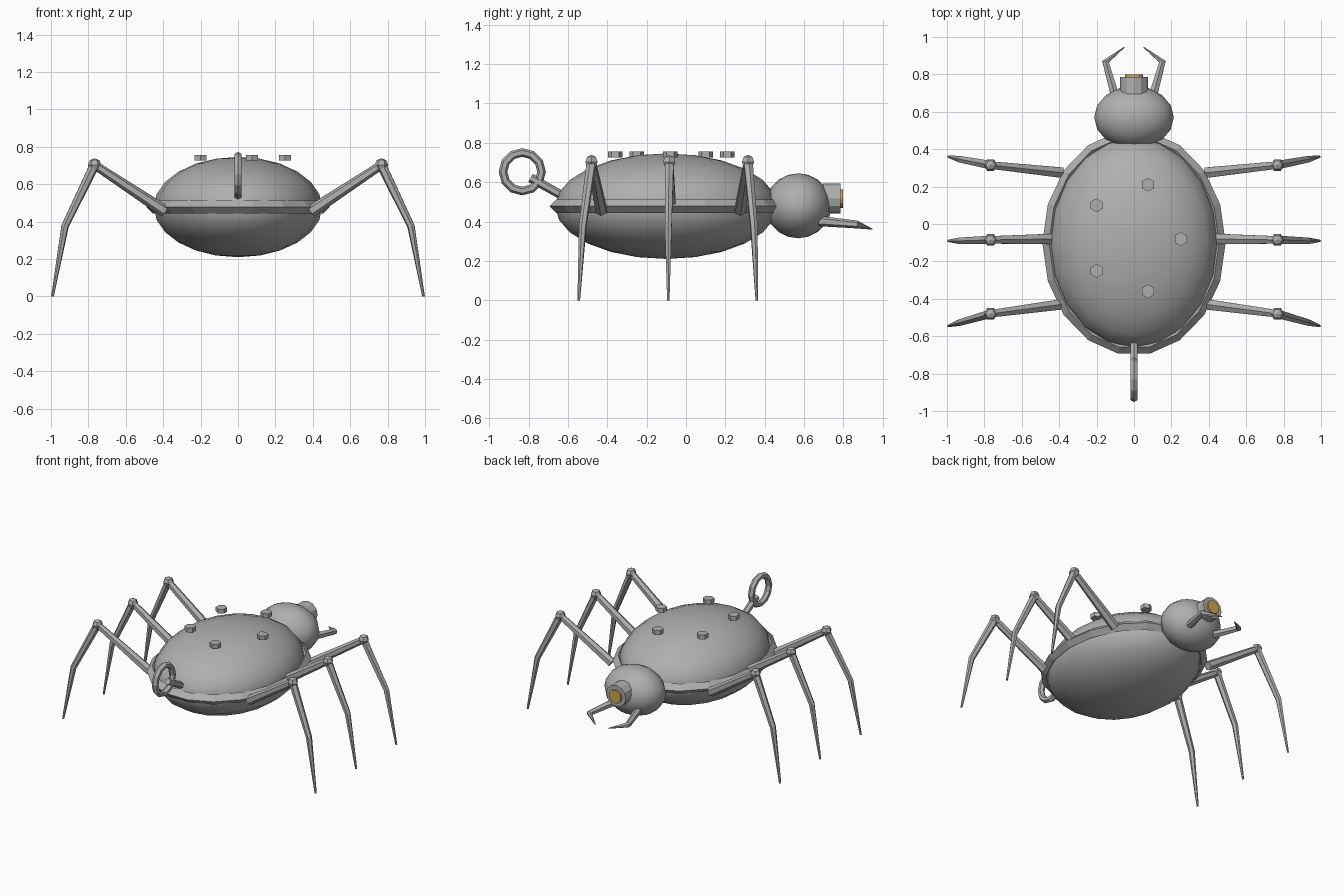
import bpy, bmesh, math
from mathutils import Vector, Matrix

if "Cube" in bpy.data.objects:
    bpy.data.objects.remove(bpy.data.objects["Cube"])


def material(name, rgb):
    m = bpy.data.materials.new(name)
    m.diffuse_color = (*rgb, 1)
    m.use_nodes = True
    m.node_tree.nodes["Principled BSDF"].inputs["Base Color"].default_value = m.diffuse_color
    return m


STEEL = material("steel grey", (0.43, 0.43, 0.43))
GOLD = material("amber lens", (0.60, 0.38, 0.08))


def finish(name, bm, mat=STEEL, smooth=False):
    bmesh.ops.recalc_face_normals(bm, faces=bm.faces)
    me = bpy.data.meshes.new(name)
    bm.to_mesh(me)
    bm.free()
    me.materials.append(mat)
    for p in me.polygons:
        p.use_smooth = smooth
    ob = bpy.data.objects.new(name, me)
    bpy.context.collection.objects.link(ob)
    return ob


def ball(name, loc, radii, seg, rings, smooth=True, turn=0.0):
    bm = bmesh.new()
    mat = Matrix.Translation(loc) @ Matrix.Diagonal((*radii, 1)) @ Matrix.Rotation(turn, 4, 'Z')
    bmesh.ops.create_uvsphere(bm, u_segments=seg, v_segments=rings, radius=1, matrix=mat)
    return finish(name, bm, smooth=smooth)


def cylinder(name, loc, r, depth, sides, rot, mat=STEEL):
    bm = bmesh.new()
    bmesh.ops.create_cone(bm, cap_ends=True, segments=sides, radius1=r, radius2=r,
                          depth=depth, matrix=Matrix.Translation(loc) @ rot)
    return finish(name, bm, mat)


def limb(name, points, radii, sides=6):
    """Tapered faceted tube along a path, with a ridge on its upper side."""
    pts = [Vector(p) for p in points]
    bm = bmesh.new()
    rings = []
    for i, p in enumerate(pts):
        t = (pts[min(i + 1, len(pts) - 1)] - pts[max(i - 1, 0)]).normalized()
        side = t.cross(Vector((0, 0, 1))).normalized()
        up = side.cross(t)
        rings.append([bm.verts.new(p + radii[i] * (up * math.cos(a) + side * math.sin(a)))
                      for a in (k * math.tau / sides for k in range(sides))])
    for a, b in zip(rings, rings[1:]):
        for k in range(sides):
            j = (k + 1) % sides
            bm.faces.new((a[k], a[j], b[j], b[k]))
    bm.faces.new(rings[0])
    bm.faces.new(rings[-1])
    return finish(name, bm)


def ring(name, loc, rx, ry, minor, seg, sides, rot=Matrix.Identity(4)):
    """Faceted ring, optionally oval."""
    bm = bmesh.new()
    grid = []
    for i in range(seg):
        a = i * math.tau / seg
        row = []
        for k in range(sides):
            b = k * math.tau / sides
            d = minor * math.cos(b)
            v = Vector(((rx + d) * math.cos(a), (ry + d) * math.sin(a), minor * math.sin(b)))
            row.append(bm.verts.new(Vector(loc) + rot @ v))
        grid.append(row)
    for i in range(seg):
        for k in range(sides):
            n, j = (i + 1) % seg, (k + 1) % sides
            bm.faces.new((grid[i][k], grid[n][k], grid[n][j], grid[i][j]))
    return finish(name, bm)


# Body, belt rim and head
ball("body", (0, -0.1, 0.478), (0.45, 0.565, 0.268), 20, 12)
ring("body_rim", (0, -0.1, 0.478), 0.455, 0.567, 0.035, 18, 4)
ball("head", (0, 0.57, 0.48), (0.213, 0.168, 0.165), 16, 10)

# Eye on the head
facing = Matrix.Rotation(math.pi / 2, 4, 'X')
cylinder("eye_socket", (0, 0.74, 0.517), 0.076, 0.09, 12, facing)
cylinder("eye_lens", (0, 0.77, 0.517), 0.047, 0.056, 12, facing, GOLD)

# Hexagonal bolts on the back
for x, y in ((0.075, 0.21), (-0.2, 0.1), (0.25, -0.08), (-0.2, -0.25), (0.075, -0.36)):
    cylinder("bolt", (x, y, 0.741), 0.037, 0.03, 6, Matrix.Identity(4))

# Legs: hip x, then y at hip, knee, shin bend and foot
LEGS = (("rear", 0.39, -0.43, -0.48, -0.525, -0.545),
        ("middle", 0.445, -0.08, -0.085, -0.09, -0.09),
        ("head_side", 0.39, 0.275, 0.315, 0.345, 0.36))
for s, label in ((-1, "left"), (1, "right")):
    for part, hx, y0, y1, y2, y3 in LEGS:
        hz = 0.455 + (hx - 0.39) * 0.65
        knee = (s * 0.767, y1, 0.703)
        limb(f"{label}_{part}_thigh", [(s * hx, y0, hz), knee], [0.032, 0.023])
        ball(f"{label}_{part}_knee", knee, (0.036, 0.036, 0.036), 6, 4, False, math.pi / 6)
        limb(f"{label}_{part}_shin", [knee, (s * 0.925, y2, 0.375), (s * 0.992, y3, 0.0)],
             [0.026, 0.02, 0.007])
    # Pincer
    limb(f"{label}_pincer",
         [(s * 0.1, 0.68, 0.402), (s * 0.152, 0.868, 0.385), (s * 0.052, 0.945, 0.362)],
         [0.026, 0.02, 0.003])

# Tail stem and winding ring
limb("tail_stem", [(0, -0.58, 0.505), (0, -0.79, 0.622)], [0.023, 0.023])
ring("tail_ring", (0, -0.832, 0.653), 0.098, 0.098, 0.022, 12, 6,
     Matrix.Rotation(math.pi / 2, 4, 'Y'))
